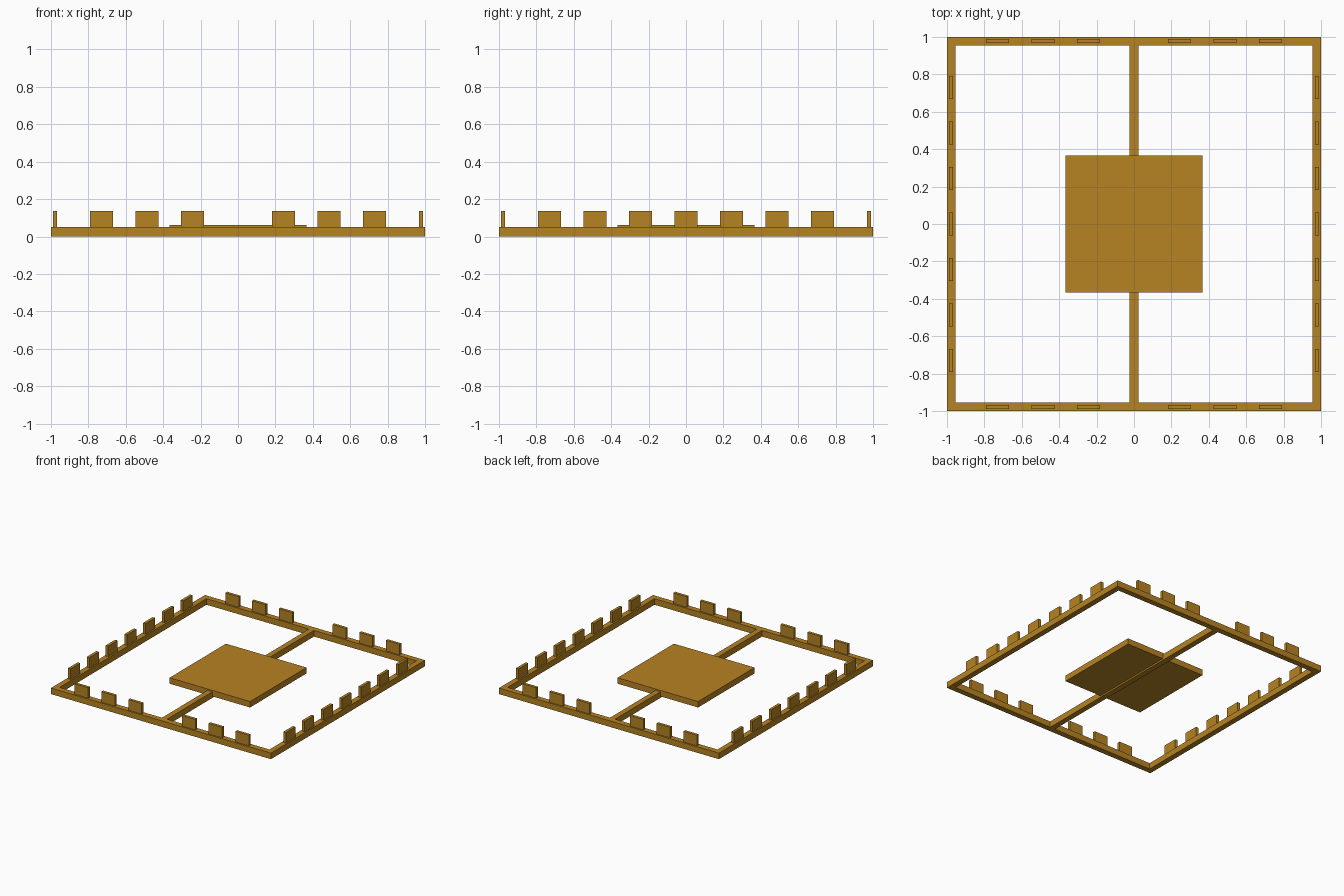
import bpy

cube = bpy.data.objects.get("Cube")
if cube:
    bpy.data.objects.remove(cube, do_unlink=True)

COLOUR = (0.47, 0.225, 0.016, 1)
wood = bpy.data.materials.new("golden_brown")
wood.use_nodes = True
wood.diffuse_color = COLOUR
wood.node_tree.nodes["Principled BSDF"].inputs["Base Color"].default_value = COLOUR

RAIL = 0.046      # width of the frame rails
HEIGHT = 0.05     # height of the frame rails
TAB_STEP = 0.2435


def box(name, x, y, z):
    """Box spanning the given (low, high) ranges."""
    lows, highs = zip(x, y, z)
    bpy.ops.mesh.primitive_cube_add(size=1)
    ob = bpy.context.object
    ob.name = name
    for v in ob.data.vertices:
        v.co = [h if c > 0 else l for c, l, h in zip(v.co, lows, highs)]
    ob.data.materials.append(wood)
    return ob


def around(centre, width):
    return (centre - width / 2, centre + width / 2)


# Square outer frame
inner = 1 - RAIL
for side, s in (("left", 1), ("right", -1)):
    box(side + "_rail", around(s * (1 - RAIL / 2), RAIL), (-1, 1), (0, HEIGHT))
for side, s in (("front", -1), ("back", 1)):
    box(side + "_rail", (-inner, inner), around(s * (1 - RAIL / 2), RAIL), (0, HEIGHT))

# Centre beam and the plate resting on it
box("centre_beam", around(0, RAIL), (-inner, inner), (0, HEIGHT))
box("centre_plate", around(0, 0.732), around(0, 0.732), (0.013, 0.062))

# Upright tabs along the rails; front and back skip the beam position
for i in range(-3, 4):
    along = around(i * TAB_STEP, 0.122)
    for s in (-1, 1):
        across = around(s * 0.978, 0.023)
        tall = (HEIGHT, 0.137)
        box("left_tab" if s > 0 else "right_tab", across, along, tall)
        if i:
            box("back_tab" if s > 0 else "front_tab", along, across, tall)
